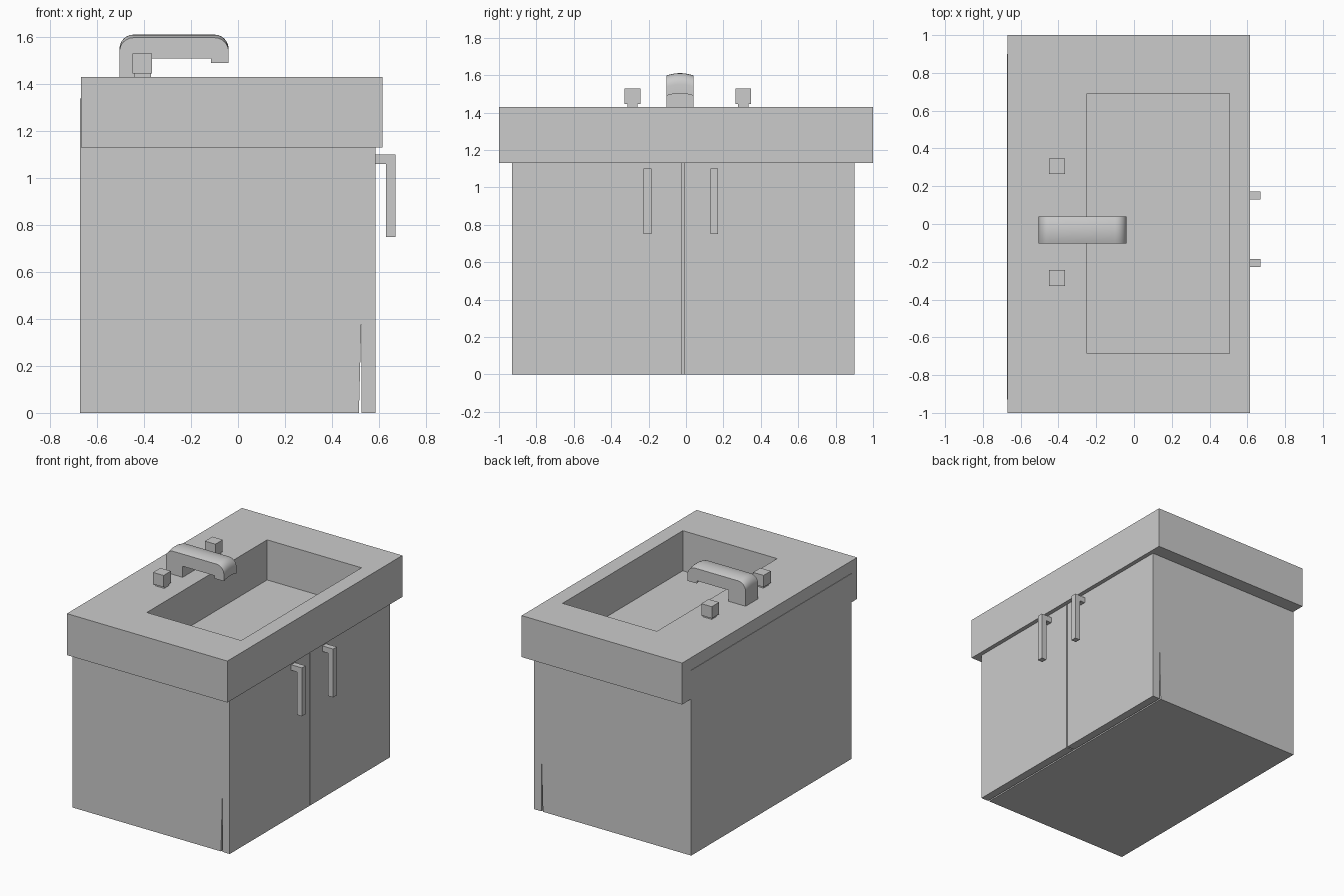
import bpy, bmesh, math

if "Cube" in bpy.data.objects:
    bpy.data.objects.remove(bpy.data.objects["Cube"])


def loft(name, rings):
    """Skin equal-length point rings and cap both ends."""
    bm = bmesh.new()
    vs = [[bm.verts.new(p) for p in r] for r in rings]
    n = len(rings[0])
    for a, b in zip(vs, vs[1:]):
        for i in range(n):
            j = (i + 1) % n
            bm.faces.new((a[i], a[j], b[j], b[i]))
    bm.faces.new(vs[0])
    bm.faces.new(vs[-1])
    bmesh.ops.recalc_face_normals(bm, faces=bm.faces)
    me = bpy.data.meshes.new(name)
    bm.to_mesh(me)
    bm.free()
    ob = bpy.data.objects.new(name, me)
    bpy.context.collection.objects.link(ob)
    return ob


def extrude_y(name, profile, y0, y1):
    """Extrude an XZ profile along y."""
    return loft(name, [[(x, y, z) for x, z in profile] for y in (y0, y1)])


def box(name, x0, x1, y0, y1, z0, z1):
    return extrude_y(name, [(x0, z0), (x1, z0), (x1, z1), (x0, z1)], y0, y1)


# Cutter for the basin recess
cutter = box("basin_cutter", -0.25, 0.505, -0.685, 0.69, 1.14, 1.6)
cutter.hide_render = True
cutter.hide_viewport = True
cutter.display_type = 'WIRE'

# Cabinet (front leans slightly away from the doors at the foot) and countertop
cabinet = extrude_y("cabinet", [(-0.672, 0), (0.515, 0), (0.545, 1.135),
                                (0.545, 1.34), (-0.672, 1.34)], -0.93, 0.90)
counter = box("countertop", -0.669, 0.615, -1, 1, 1.13, 1.43)
for ob in (cabinet, counter):
    mod = ob.modifiers.new("basin", 'BOOLEAN')
    mod.object = cutter
    mod.operation = 'DIFFERENCE'
    mod.solver = 'EXACT'

# Doors
box("left_door", 0.526, 0.585, -0.93, -0.021, 0, 1.13)
box("right_door", 0.526, 0.585, -0.011, 0.90, 0, 1.13)

# L-shaped door handles
handle = [(0.58, 1.06), (0.63, 1.06), (0.63, 0.75), (0.67, 0.75),
          (0.67, 1.10), (0.58, 1.10)]
for side, y in (("left", -0.206), ("right", 0.151)):
    extrude_y(side + "_handle", handle, y - 0.021, y + 0.021)

# Tap knobs on short stems
for side, y in (("left", -0.286), ("right", 0.306)):
    box(side + "_knob_stem", -0.44, -0.37, y - 0.028, y + 0.028, 1.425, 1.45)
    box(side + "_knob", -0.45, -0.366, y - 0.042, y + 0.042, 1.445, 1.53)


# Faucet: rounded bridge profile with a slight crown across its width
def arc(cx, cz, r, a0, a1, n=6):
    return [(cx + r * math.cos(math.radians(a0 + (a1 - a0) * i / n)),
             cz + r * math.sin(math.radians(a0 + (a1 - a0) * i / n)))
            for i in range(n + 1)]


profile = ([(-0.37, 1.425), (-0.505, 1.425)] + arc(-0.445, 1.538, 0.06, 180, 90)
           + arc(-0.10, 1.538, 0.06, 90, 0)
           + [(-0.04, 1.49), (-0.115, 1.49), (-0.115, 1.51), (-0.37, 1.51)])
rings = []
for k in range(11):
    t = -1 + k / 5
    lift = 0.013 * (1 - t * t)
    rings.append([(x, -0.032 + 0.072 * t, z + (lift if z > 1.45 else 0))
                  for x, z in profile])
faucet = loft("faucet", rings)
bpy.context.view_layer.objects.active = faucet
faucet.select_set(True)
bpy.ops.object.shade_smooth_by_angle(angle=math.radians(30))
